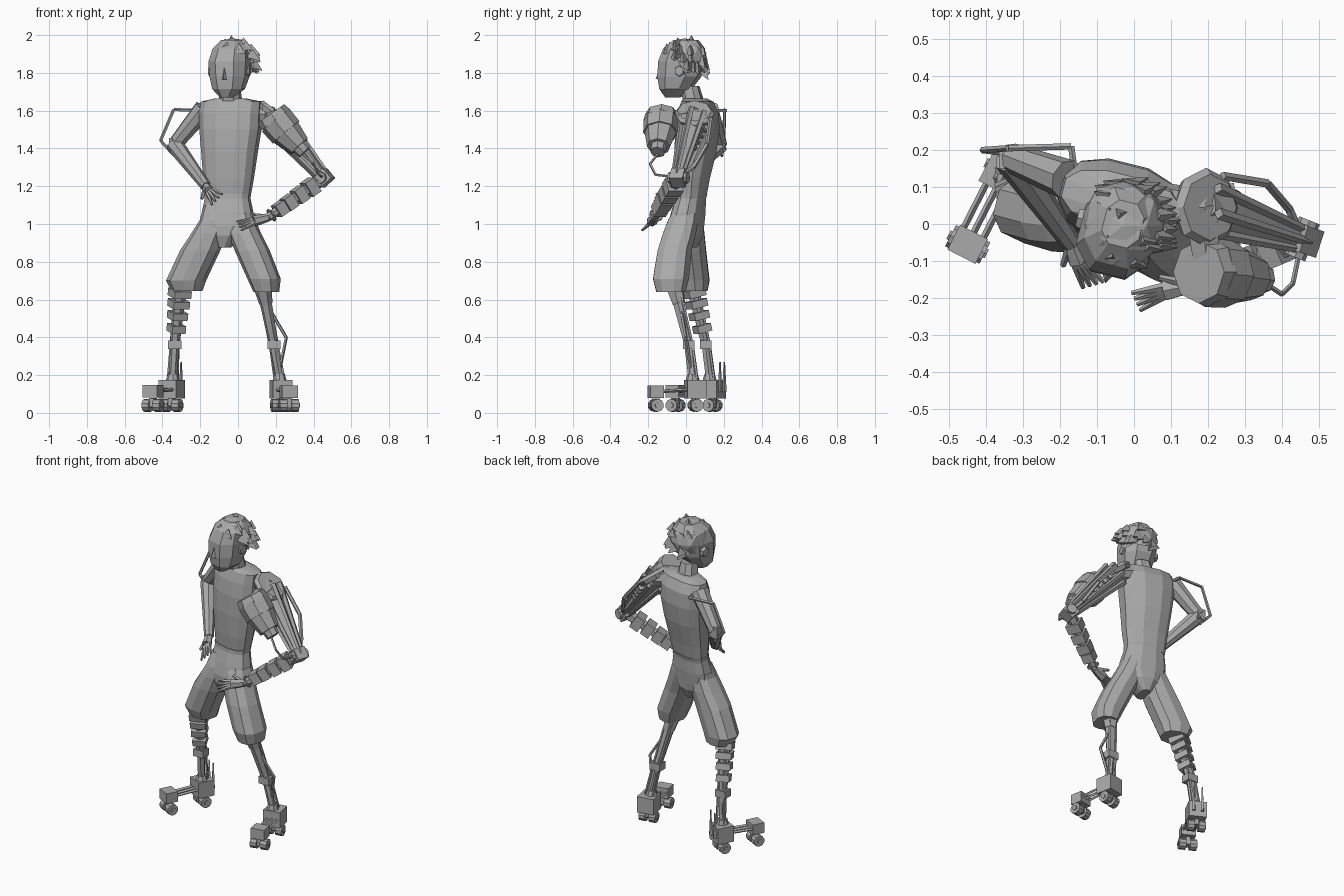
import bpy, bmesh, math, random
from mathutils import Vector, Matrix

random.seed(4)
if "Cube" in bpy.data.objects:
    bpy.data.objects.remove(bpy.data.objects["Cube"], do_unlink=True)

grey = bpy.data.materials.new("plain grey")
grey.use_nodes = True
tone = (0.4, 0.4, 0.4, 1)
grey.diffuse_color = tone
grey.node_tree.nodes["Principled BSDF"].inputs["Base Color"].default_value = tone

TURN = math.radians(-14)
FORWARD = Matrix.Rotation(TURN, 3, 'Z') @ Vector((0, -1, 0))
UP = Vector((0, 0, 1))


def finish(bm, name):
    bmesh.ops.recalc_face_normals(bm, faces=bm.faces)
    mesh = bpy.data.meshes.new(name)
    bm.to_mesh(mesh)
    bm.free()
    mesh.materials.append(grey)
    obj = bpy.data.objects.new(name, mesh)
    bpy.context.collection.objects.link(obj)
    return obj


def loft(name, rings, sides=12, turn=TURN, power=0.8):
    """Skin horizontal rings, each given as x, y, z, half width, half depth."""
    bm = bmesh.new()
    spin = Matrix.Rotation(turn, 3, 'Z')
    soft = lambda v: math.copysign(abs(v) ** power, v)
    loops = []
    for x, y, z, wide, deep in rings:
        loop = []
        for i in range(sides):
            a = math.tau * (i + 0.5) / sides
            offset = spin @ Vector((wide * soft(math.cos(a)), deep * soft(math.sin(a)), 0))
            loop.append(bm.verts.new(Vector((x, y, z)) + offset))
        loops.append(loop)
    for low, high in zip(loops, loops[1:]):
        for i in range(sides):
            j = (i + 1) % sides
            bm.faces.new((low[i], low[j], high[j], high[i]))
    bm.faces.new(loops[0])
    bm.faces.new(loops[-1])
    return finish(bm, name)


def strut(bm, start, end, r1, r2=None, sides=6):
    start, end = Vector(start), Vector(end)
    axis = end - start
    place = Matrix.Translation((start + end) / 2) @ axis.to_track_quat('Z', 'Y').to_matrix().to_4x4()
    bmesh.ops.create_cone(bm, cap_ends=True, segments=sides, radius1=r1,
                          radius2=r1 if r2 is None else r2, depth=axis.length, matrix=place)


def block(bm, centre, size, aim=UP):
    place = Matrix.Translation(Vector(centre)) @ Vector(aim).to_track_quat('Z', 'Y').to_matrix().to_4x4()
    bmesh.ops.create_cube(bm, size=1, matrix=place @ Matrix.Diagonal((*size, 1)))


def rod(bm, points, radius, sides=5):
    for a, b in zip(points, points[1:]):
        strut(bm, a, b, radius, sides=sides)


def stack(bm, start, end, spots, thick, fall, height):
    """Row of chunky segments threaded on a limb."""
    start, end = Vector(start), Vector(end)
    for t in spots:
        size = thick - fall * t
        block(bm, start.lerp(end, t), (size, size, height), end - start)


# Torso, neck and trousers
loft("torso", [(-.055, .03, 1.13, .12, .07), (-.05, .035, 1.24, .135, .085),
               (-.045, .05, 1.38, .15, .105), (-.04, .06, 1.5, .165, .11),
               (-.04, .065, 1.59, .168, .1), (-.035, .06, 1.648, .165, .075),
               (-.04, .05, 1.665, .08, .055)])
loft("neck", [(-.04, .045, 1.63, .065, .055), (-.04, .02, 1.73, .05, .05)], 8)
loft("trouser_hips", [(-.07, 0, .875, .03, .06), (-.06, .0, .94, .1, .088), (-.055, .0, .99, .14, .09),
                      (-.055, .012, 1.06, .138, .085), (-.055, .025, 1.135, .122, .075),
                      (-.055, .03, 1.16, .125, .078)])
loft("right_trouser_leg", [(-.27, .04, .645, .08, .075), (-.275, .035, .7, .105, .09),
                           (-.2, .015, .86, .105, .092), (-.155, .01, .95, .09, .09),
                           (-.13, .01, 1.02, .07, .082), (-.12, .02, 1.1, .06, .06)], 10)
loft("left_trouser_leg", [(.15, -.08, .64, .065, .08), (.138, -.08, .71, .085, .098),
                          (.075, -.06, .86, .09, .093), (.035, -.035, .95, .085, .09),
                          (.015, -.015, 1.02, .075, .083), (.0, .01, 1.1, .06, .06)], 10)

# Head
loft("head", [(-.06, -.07, 1.67, .035, .04), (-.05, -.055, 1.715, .085, .085),
              (-.045, -.035, 1.78, .102, .115), (-.045, -.025, 1.86, .108, .122),
              (-.035, -.01, 1.93, .095, .11), (-.03, 0, 1.975, .055, .065)], 8)
face = bmesh.new()
brow = Vector((-.045, -.03, 1.83)) + FORWARD * .105
strut(face, brow, brow + FORWARD * .012 - UP * .065, .006, .018, 3)
side = FORWARD.cross(UP)
for sign in (-1, 1):
    ear = Vector((-.045, -.01, 1.81)) + side * sign * .1
    strut(face, ear - side * sign * .01, ear + side * sign * .012, .034, .026, 6)
finish(face, "nose_and_ears")

# Hair: faceted cap with swept tufts
hair = bmesh.new()
crown = Vector((-.03, -.005, 1.865))
bmesh.ops.create_icosphere(hair, subdivisions=2, radius=1)
for v in hair.verts:
    d = v.co.copy() * random.uniform(.95, 1.08)
    v.co = crown + Vector((d.x * .115, d.y * .125, d.z * .12))


def is_bare(p, margin):
    return p.z < .65 * p.dot(FORWARD) + margin


bare = [f for f in hair.faces if is_bare(f.calc_center_median() - crown, -.005)]
bmesh.ops.delete(hair, geom=bare, context='FACES')
for i in range(44):
    a = random.uniform(0, math.tau)
    h = random.uniform(-.6, .95)
    ring = math.sqrt(1 - h * h)
    d = Vector((ring * math.cos(a) * .105, ring * math.sin(a) * .115, h * .11))
    if is_bare(d, 0):
        continue
    root = crown + d
    sweep = Vector((.6, .0, -.6)) + d * 3.5
    strut(hair, root, root + sweep.normalized() * random.uniform(.045, .065), .034, .003, 3)
finish(hair, "hair")


def hand(name, wrist, knuckles, tips, spread):
    bm = bmesh.new()
    wrist, knuckles, tips, spread = map(Vector, (wrist, knuckles, tips, spread))
    strut(bm, wrist, knuckles, .022, .03, 6)
    for i in range(4):
        shift = spread * (i - 1.5)
        bend = knuckles.lerp(tips, .5) + shift * .9
        strut(bm, knuckles + shift * .6, bend, .011, .01, 5)
        strut(bm, bend, tips + shift * 1.3, .01, .006, 5)
    strut(bm, wrist, knuckles - spread * 3, .015, .008, 5)
    finish(bm, name)


# Right arm, hand on hip, with its outer rod frame
arm = bmesh.new()
shoulder, elbow, wrist = (-.18, .12, 1.61), (-.335, .18, 1.42), (-.17, -.05, 1.2)
strut(arm, shoulder, elbow, .055, .04, 8)
strut(arm, elbow, wrist, .047, .028, 8)
block(arm, elbow, (.06, .06, .07))
finish(arm, "right_arm")
frame = bmesh.new()
rod(frame, [(-.17, .21, 1.6), (-.34, .205, 1.605), (-.41, .2, 1.44), (-.335, .19, 1.36)], .009)
rod(frame, [(-.17, .21, 1.6), (-.16, .14, 1.6)], .009)
finish(frame, "right_arm_rod")
hand("right_hand", wrist, (-.15, -.1, 1.175), (-.11, -.165, 1.13), (.014, .004, .014))

# Left shoulder plate lying over the mechanical upper arm
socket, joint = Vector((.18, .05, 1.57)), Vector((.455, -.04, 1.245))
axis = (joint - socket).normalized()
plate = bmesh.new()
lid, slope = Vector((.195, .045, 1.585)), Vector((.6, 0, .8))
strut(plate, lid - slope * .025, lid, .095, .107, 8)
strut(plate, lid, lid + slope * .018, .107, .09, 8)
strut(plate, (.06, .06, 1.6), lid - slope * .02, .055, .05, 8)
finish(plate, "left_shoulder_plate")

# Left mechanical upper arm
upper = bmesh.new()
strut(upper, socket, joint, .058, .026, 6)
across = axis.orthogonal().normalized()
for i in range(6):
    out = Matrix.Rotation(math.tau * i / 6, 3, axis) @ across
    strut(upper, socket + out * .072, joint + out * .03, .016, .011, 4)
stack(upper, socket + Vector((.03, .06, 0)), joint, (.2, .3, .4, .5), .045, .02, .02)
rod(upper, [(.24, .13, 1.56), (.36, .11, 1.42), (.42, .04, 1.3), joint], .012)
rod(upper, [(.34, -.15, 1.37), (.4, -.19, 1.32), (.43, -.16, 1.26), joint], .007)
finish(upper, "left_upper_arm_frame")
elbow_box = bmesh.new()
block(elbow_box, joint, (.075, .075, .07), axis)
strut(elbow_box, joint - Vector((.02, .05, 0)), joint + Vector((.02, .05, 0)), .03, sides=8)
finish(elbow_box, "left_elbow")

# Left bulky pad hanging in front of the shoulder
pad = bmesh.new()
a, b, c, d = map(Vector, ((.175, -.13, 1.585), (.2, -.13, 1.55), (.255, -.135, 1.485), (.325, -.145, 1.41)))
strut(pad, a, b, .085, .095, 8)
strut(pad, b, c, .095, .092, 8)
strut(pad, c, d, .085, .062, 8)
strut(pad, d, d + (d - c) * .4, .045, .04, 8)
strut(pad, b, socket, .04, .05, 6)
finish(pad, "left_shoulder_pad")

# Left segmented forearm
fore = bmesh.new()
cuff = Vector((.16, -.165, 1.035))
strut(fore, joint, cuff, .036, .022, 6)
stack(fore, joint, cuff, (.24, .43, .62, .78), .092, .03, .056)
for i in range(8):
    spin = [Matrix.Rotation(math.tau * (i + k) / 8, 3, cuff - joint) @ Vector((0, 0, .04)) for k in (0, 1)]
    strut(fore, cuff + spin[0], cuff + spin[1], .006, sides=4)
finish(fore, "left_forearm")
hand("left_hand", cuff, (.085, -.18, 1.015), (.005, -.21, .99), (.006, -.012, -.012))


# Lower legs
def shin(knee, middle, ankle):
    bm = bmesh.new()
    strut(bm, knee, middle, .035, .025, 6)
    strut(bm, middle, ankle, .024, .022, 6)
    block(bm, middle, (.07, .06, .045))
    strut(bm, Vector(ankle) - UP * .02, Vector(ankle) + UP * .025, .04, .028, 8)
    for sign in (-1, 1):
        shift = Vector((.024, .024 * sign, 0)) * sign
        rod(bm, [Vector(knee) + shift, Vector(middle) + shift * .8, Vector(ankle) + shift], .008)
    return bm


right_knee, right_mid, right_ankle = (-.305, .035, .67), (-.335, .105, .36), (-.345, .125, .18)
leg = shin(right_knee, right_mid, right_ankle)
stack(leg, right_knee, right_mid, (.12, .3, .5, .72), .1, .03, .04)
finish(leg, "right_shin")
left_knee, left_mid, left_ankle = (.13, -.06, .67), (.19, .015, .36), (.22, .035, .18)
leg = shin(left_knee, left_mid, left_ankle)
rod(leg, [(.16, -.03, .56), (.255, .0, .4), (.215, .03, .2)], .009)
strut(leg, left_knee, Vector(left_knee).lerp(Vector(left_mid), .3), .05, .035, 6)
finish(leg, "left_shin")


# Wheeled feet: heel block, linking bars and toe block
def foot(heel, toe):
    heel, toe = Vector(heel), Vector(toe)
    ahead = (toe - heel).normalized()
    ahead.z = 0
    across = ahead.cross(UP).normalized()
    bm = bmesh.new()
    for centre, size in ((heel, (.105, .1, .105)), (toe, (.085, .065, .075))):
        block(bm, centre, size, ahead)
        for sign in (-1, 1):
            hub = centre + across * sign * .032
            hub.z = .04
            strut(bm, hub - across * .02, hub + across * .02, .034, sides=10)
            strut(bm, hub - across * .026, hub + across * .026, .015, sides=6)
        block(bm, centre - UP * .06, (.025, .05, .04), ahead)
    for k in (-1, 0, 1):
        strut(bm, heel + across * k * .03, toe + across * k * .03, .009, sides=4)
    return bm, ahead, across


bm, ahead, across = foot((-.35, .14, .125), (-.45, -.055, .115))
for k in (-1, 1):
    base = Vector((-.35, .14, .11)) - ahead * .058 + across * k * .025
    strut(bm, base, base + UP * .16, .012, .004, 4)
finish(bm, "right_foot")
finish(foot((.228, .05, .125), (.268, -.16, .112))[0], "left_foot")
